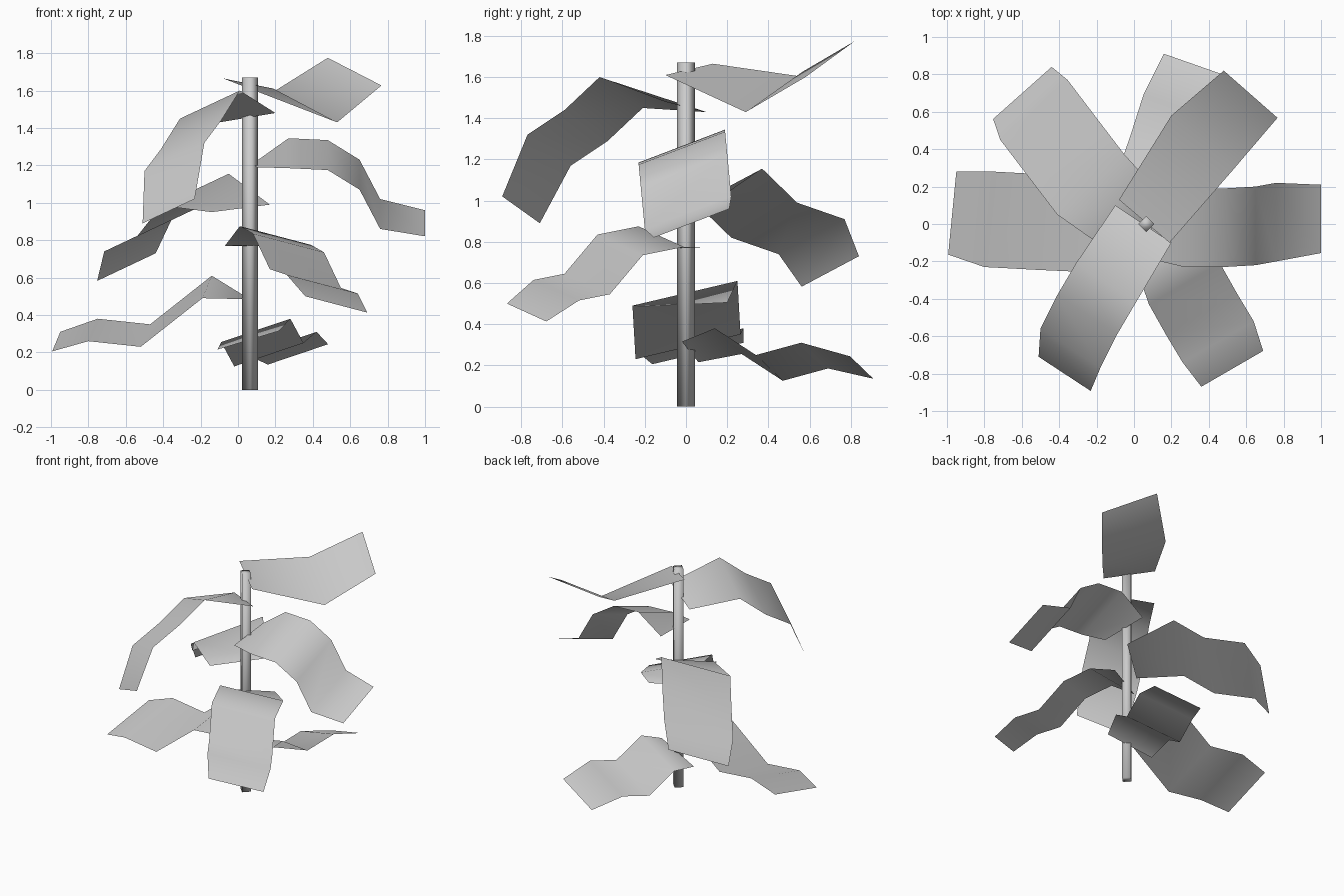
import bpy
import bmesh
from mathutils import Vector

default_cube = bpy.data.objects.get("Cube")
if default_cube:
    bpy.data.objects.remove(default_cube, do_unlink=True)


def make_material(name, colour):
    material = bpy.data.materials.new(name)
    material.use_nodes = True
    material.diffuse_color = colour
    shader = next(n for n in material.node_tree.nodes if n.type == "BSDF_PRINCIPLED")
    shader.inputs["Base Color"].default_value = colour
    return material


plain_grey = make_material("plain grey", (0.6, 0.6, 0.6, 1))
STEM_X = 0.065
TIP_TAPER = 0.87


def finish(name, mesh_builder):
    """Turn a bmesh into a smooth shaded object."""
    mesh = bpy.data.meshes.new(name)
    mesh_builder.to_mesh(mesh)
    mesh_builder.free()
    mesh.materials.append(plain_grey)
    for polygon in mesh.polygons:
        polygon.use_smooth = True
    built = bpy.data.objects.new(name, mesh)
    bpy.context.scene.collection.objects.link(built)
    return built


def leaf(name, base_span, span, edge):
    """Sweep a span vector along one bent edge, narrowing it at both ends."""
    builder = bmesh.new()
    rows = []
    for index, point in enumerate(edge):
        across = Vector(span)
        if index == 0:
            across = Vector(base_span)
        elif index == len(edge) - 1:
            across *= TIP_TAPER
        start = Vector(point)
        rows.append((builder.verts.new(start), builder.verts.new(start + across)))
    for inner, outer in zip(rows, rows[1:]):
        builder.faces.new((inner[0], inner[1], outer[1], outer[0]))
    # Upper side of every leaf faces up
    builder.normal_update()
    if sum(face.normal.z for face in builder.faces) < 0:
        bmesh.ops.reverse_faces(builder, faces=builder.faces[:])
    return finish(name, builder)


# Four-sided stem
stem_builder = bmesh.new()
bmesh.ops.create_cone(stem_builder, cap_ends=True, segments=4,
                      radius1=0.043, radius2=0.043, depth=1.67)
bmesh.ops.translate(stem_builder, verts=stem_builder.verts[:],
                    vec=(STEM_X, 0, 1.67 / 2))
# Diamond orientation: corners point along the axes
if max(v.co.x for v in stem_builder.verts) - STEM_X < 0.04:
    from math import pi
    from mathutils import Matrix
    bmesh.ops.rotate(stem_builder, verts=stem_builder.verts[:],
                     cent=(STEM_X, 0, 0), matrix=Matrix.Rotation(pi / 4, 3, "Z"))
finish("stem", stem_builder)

# Leaves from the top of the stem to the bottom
leaf("top_leaf", base_span=(.27, -.23, -.055), span=(.33, -.29, -.17),
     edge=[(-.08, .13, 1.665), (.2, .58, 1.6), (.48, .82, 1.775)])

leaf("upper_front_leaf", base_span=(.3, -.2, .05), span=(.32, -.21, .15),
     edge=[(-.1, .1, 1.43), (-.31, -.21, 1.45), (-.41, -.38, 1.29),
           (-.5, -.56, 1.17), (-.51, -.71, .89)])

leaf("upper_left_leaf", base_span=(.02, -.38, -.02), span=(0, -.42, -.16),
     edge=[(.08, .19, 1.21), (.27, .19, 1.345), (.48, .19, 1.335),
           (.65, .2, 1.23), (.76, .22, 1.02), (1, .21, .96)])

leaf("middle_back_leaf", base_span=(-.31, -.27, -.04), span=(-.36, -.32, -.17),
     edge=[(.17, .13, .99), (-.05, .37, 1.155), (-.18, .54, .99),
           (-.355, .77, .91), (-.44, .84, .73)])

leaf("middle_front_leaf", base_span=(.32, .17, 0), span=(.38, .22, -.1),
     edge=[(-.07, -.08, .77), (.01, -.23, .875), (.08, -.43, .835),
           (.17, -.59, .645), (.26, -.74, .615), (.36, -.87, .5)])

leaf("lower_right_leaf", base_span=(-.01, -.42, -.02), span=(-.05, -.51, -.12),
     edge=[(.03, .2, .505), (-.14, .25, .61), (-.47, .265, .35),
           (-.75, .28, .38), (-.95, .28, .31)])

leaf("lower_back_leaf", base_span=(.33, -.08, .1), span=(.37, -.13, .125),
     edge=[(-.11, .06, .215), (-.09, .27, .255), (-.02, .47, .125),
           (.05, .69, .185), (.16, .91, .135)])
